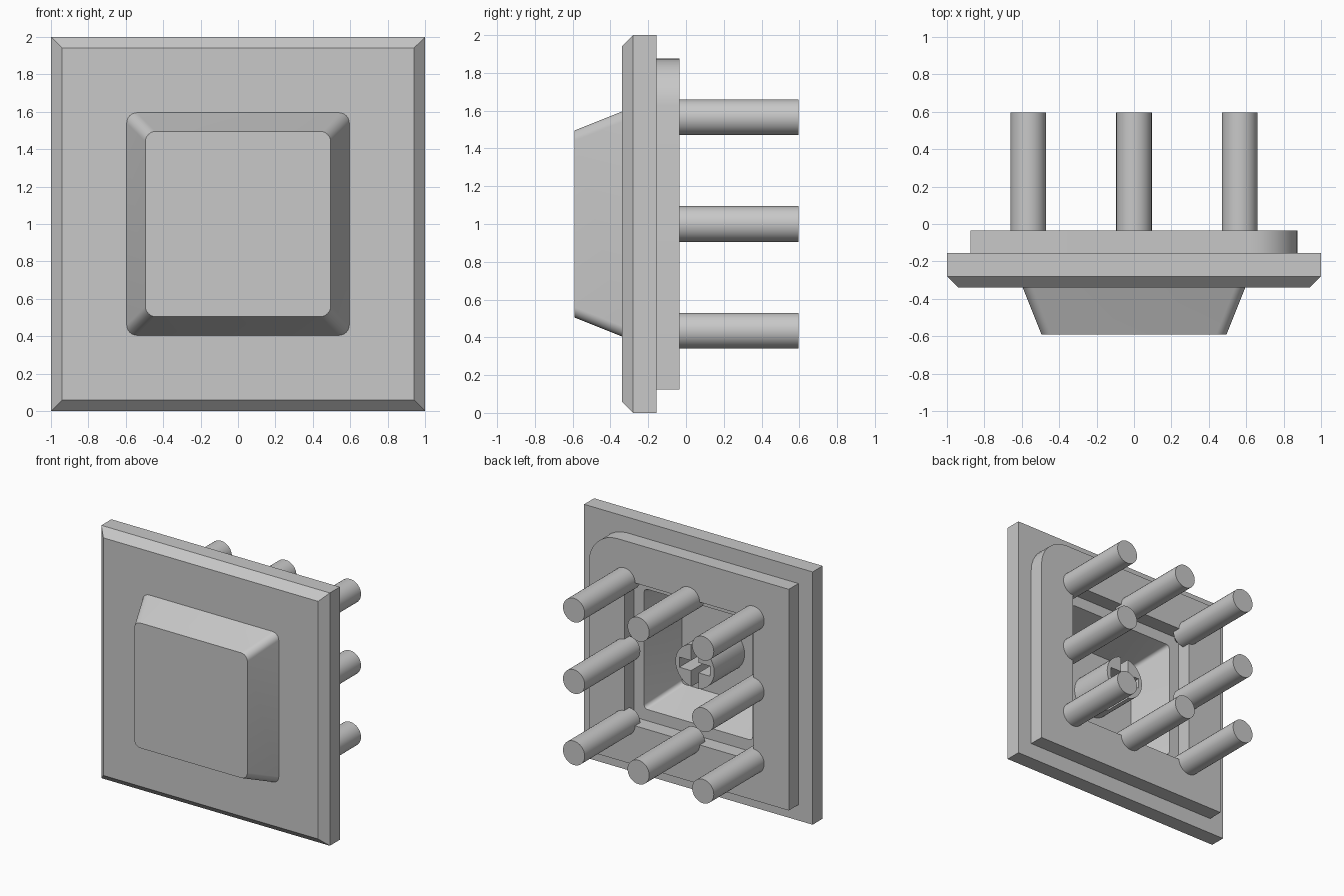
import bpy, bmesh
from math import sin, cos, pi

cube = bpy.data.objects.get("Cube")
if cube:
    bpy.data.objects.remove(cube, do_unlink=True)

# single plain grey
grey = bpy.data.materials.new("plain grey")
grey.use_nodes = True
grey.diffuse_color = (0.58, 0.58, 0.58, 1)
grey.node_tree.nodes["Principled BSDF"].inputs["Base Color"].default_value = grey.diffuse_color

MID = 1.0      # height of the centre axis
STEPS = 8      # segments per rounded corner


def ring(half, radius, y, first_radius=None):
    """Rounded square facing along y; the +x top corner may have its own radius."""
    points = []
    for corner in range(4):
        r = first_radius if corner == 0 and first_radius is not None else radius
        sx = 1 if corner in (0, 3) else -1
        sz = 1 if corner < 2 else -1
        for i in range(STEPS + 1):
            a = (corner + i / STEPS) * pi / 2
            points.append((sx * (half - r) + r * cos(a), y, sz * (half - r) + r * sin(a)))
    return points


def loft(name, rings, x=0, z=MID):
    """Skin a stack of rings and close both ends."""
    bm = bmesh.new()
    loops = [[bm.verts.new((px + x, py, pz + z)) for px, py, pz in r] for r in rings]
    for a, b in zip(loops, loops[1:]):
        for i in range(len(a)):
            j = (i + 1) % len(a)
            bm.faces.new((a[i], a[j], b[j], b[i]))
    bm.faces.new(loops[0])
    bm.faces.new(loops[-1])
    bmesh.ops.remove_doubles(bm, verts=bm.verts, dist=0.0005)
    bmesh.ops.recalc_face_normals(bm, faces=bm.faces)
    mesh = bpy.data.meshes.new(name)
    bm.to_mesh(mesh)
    bm.free()
    mesh.materials.append(grey)
    obj = bpy.data.objects.new(name, mesh)
    bpy.context.collection.objects.link(obj)
    return obj


def smooth(obj):
    bpy.ops.object.select_all(action='DESELECT')
    obj.select_set(True)
    bpy.context.view_layer.objects.active = obj
    bpy.ops.object.shade_smooth_by_angle(angle=pi / 6)


def cut_box(obj, size, centre):
    """Subtract a box from an object."""
    bpy.ops.mesh.primitive_cube_add(size=1, location=centre)
    cutter = bpy.context.object
    cutter.scale = size
    cutter.hide_render = True
    mod = obj.modifiers.new("slot", 'BOOLEAN')
    mod.object = cutter
    mod.operation = 'DIFFERENCE'
    bpy.context.view_layer.objects.active = obj
    bpy.ops.object.modifier_apply(modifier=mod.name)
    bpy.data.objects.remove(cutter, do_unlink=True)


# plate, back pad and hollow raised button as one skin, from cavity floor to front
plate = loft("button_plate", [
    ring(0.38, 0.03, -0.49),            # cavity floor
    ring(0.475, 0.03, -0.155),          # cavity mouth
    ring(0.565, 0, -0.155),             # recess ledge
    ring(0.565, 0, -0.035),             # recess mouth
    ring(0.875, 0, -0.035, 0.25),       # pad back
    ring(0.875, 0, -0.155, 0.25),       # pad foot
    ring(1, 0, -0.155),                 # plate back
    ring(1, 0, -0.28),                  # plate side
    ring(0.94, 0, -0.34),               # front chamfer
    ring(0.595, 0.055, -0.34),          # button foot
    ring(0.495, 0.055, -0.59),          # button face
])
smooth(plate)

# centre stem with a cross slot
stem = loft("stem", [ring(0.17, 0.17, -0.52), ring(0.17, 0.17, -0.11)])
cut_box(stem, (0.065, 0.3, 0.4), (0, -0.2, MID))
cut_box(stem, (0.27, 0.3, 0.08), (0, -0.2, MID))
smooth(stem)

# eight pins round the stem
R = 0.095
for col in (-1, 0, 1):
    for row in (-1, 0, 1):
        if col or row:
            pin = loft("pin", [
                ring(0.04, 0.04, -0.155),
                ring(R, R, -0.1),
                ring(R, R, 0.595),
            ], col * 0.565, MID + row * 0.565)
            smooth(pin)
